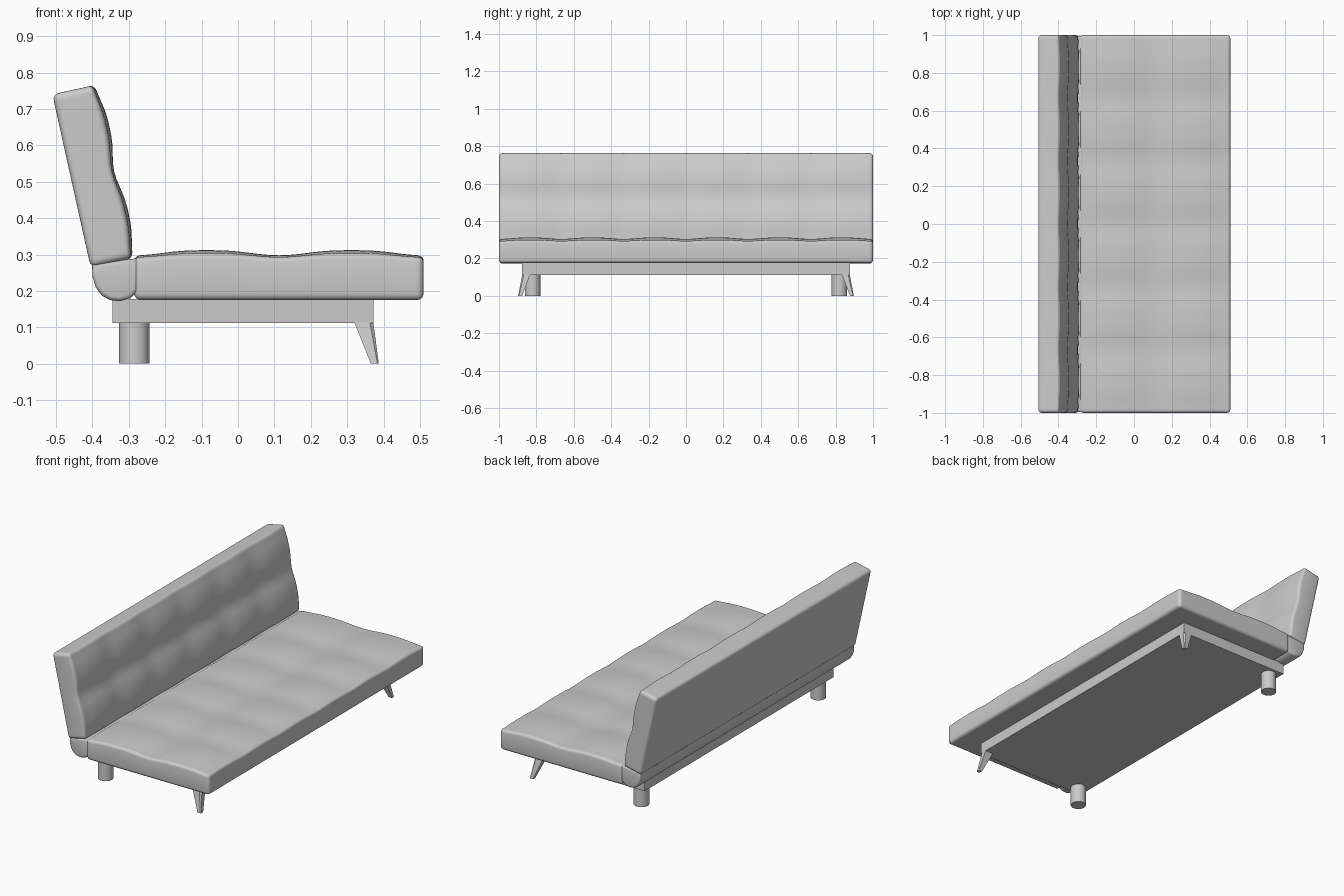
import bpy, bmesh
from math import cos, pi, radians
from mathutils import Vector

cube = bpy.data.objects.get("Cube")
if cube:
    bpy.data.objects.remove(cube, do_unlink=True)

grey = bpy.data.materials.new("soft_grey")
grey.use_nodes = True
GREY = (0.6, 0.6, 0.6, 1)
grey.diffuse_color = GREY
grey.node_tree.nodes["Principled BSDF"].inputs["Base Color"].default_value = GREY


def finish(bm, name, smooth=True):
    bmesh.ops.recalc_face_normals(bm, faces=bm.faces)
    mesh = bpy.data.meshes.new(name)
    bm.to_mesh(mesh)
    bm.free()
    mesh.materials.append(grey)
    obj = bpy.data.objects.new(name, mesh)
    bpy.context.collection.objects.link(obj)
    if smooth:
        bpy.ops.object.select_all(action="DESELECT")
        obj.select_set(True)
        bpy.context.view_layer.objects.active = obj
        bpy.ops.object.shade_smooth_by_angle(angle=radians(40))
    return obj


def cushion(name, length, thickness, cells):
    """Rounded slab, tufted on top in two rows of six pads."""
    bm = bmesh.new()
    bmesh.ops.create_grid(bm, x_segments=cells, y_segments=90, size=1)
    for v in bm.verts:
        v.co.x *= length / 2
    top = bmesh.ops.extrude_face_region(bm, geom=bm.faces[:])["geom"]
    for v in top:
        if isinstance(v, bmesh.types.BMVert):
            v.co.z = thickness
    bmesh.ops.recalc_face_normals(bm, faces=bm.faces)
    rim = [e for e in bm.edges if e.calc_face_angle(0) > 1]
    bmesh.ops.bevel(bm, geom=rim, offset=0.018, segments=4, profile=0.5,
                    affect="EDGES", clamp_overlap=True)
    for v in bm.verts:
        row = (0.5 + 0.5 * cos(4 * pi * v.co.x / length)) ** 1.5
        column = (0.5 + 0.5 * cos(6 * pi * v.co.y)) ** 1.5
        weight = max(0, v.co.z / thickness - 0.5) * 2
        v.co.z -= weight * (0.014 * row + 0.008 * column * (1 - 0.4 * row))
    return finish(bm, name)


def prism(name, points, half_width, bevel=0):
    """Side profile in x and z, stretched along y."""
    bm = bmesh.new()
    face = bm.faces.new([bm.verts.new((x, -half_width, z)) for x, z in points])
    new = bmesh.ops.extrude_face_region(bm, geom=[face])["geom"]
    bmesh.ops.translate(bm, vec=(0, 2 * half_width, 0),
                        verts=[g for g in new if isinstance(g, bmesh.types.BMVert)])
    if bevel:
        ends = [e for e in bm.edges if abs(e.verts[0].co.y - e.verts[1].co.y) < 0.01]
        bmesh.ops.bevel(bm, geom=ends, offset=bevel, segments=3, profile=0.5,
                        affect="EDGES", clamp_overlap=True)
    return finish(bm, name, bevel > 0)


# Upholstery
seat = cushion("seat_cushion", 0.795, 0.137, 30)
seat.location = (0.1125, 0, 0.175)
back = cushion("back_cushion", 0.487, 0.134, 20)
back.location = (-0.4575, 0, 0.5025)
back.rotation_euler.y = 1.353
prism("hinge_roll", [(-0.401, 0.275), (-0.4, 0.24), (-0.391, 0.21), (-0.375, 0.188),
                     (-0.352, 0.175), (-0.325, 0.172), (-0.295, 0.18),
                     (-0.275, 0.2), (-0.275, 0.29)], 0.995, 0.012)

# Base frame
prism("base_frame", [(-0.345, 0.112), (0.372, 0.112), (0.372, 0.178), (-0.345, 0.178)], 0.876)

# Legs, one pair at each end
for side, word in ((1, "left"), (-1, "right")):
    bm = bmesh.new()
    bmesh.ops.create_cone(bm, cap_ends=True, segments=32, radius1=0.042,
                          radius2=0.042, depth=0.114)
    bmesh.ops.translate(bm, verts=bm.verts, vec=(-0.285, side * 0.82, 0.057))
    finish(bm, word + "_back_leg")

    # Splayed, tapered leg under the outer corner
    bm = bmesh.new()
    rings = []
    for x0, x1, y0, y1, z in ((0.32, 0.372, 0.834, 0.876, 0.113),
                              (0.365, 0.387, 0.876, 0.897, 0)):
        cut = (x1 - x0) * 0.18
        ring = [(x0, y0), (x1, y0), (x1, y1 - cut), (x1 - cut, y1), (x0, y1)]
        rings.append([bm.verts.new(Vector((x, side * y, z))) for x, y in ring])
    bm.faces.new(rings[0])
    bm.faces.new(rings[1])
    for i in range(5):
        j = (i + 1) % 5
        bm.faces.new((rings[0][i], rings[0][j], rings[1][j], rings[1][i]))
    finish(bm, word + "_front_leg", False)
